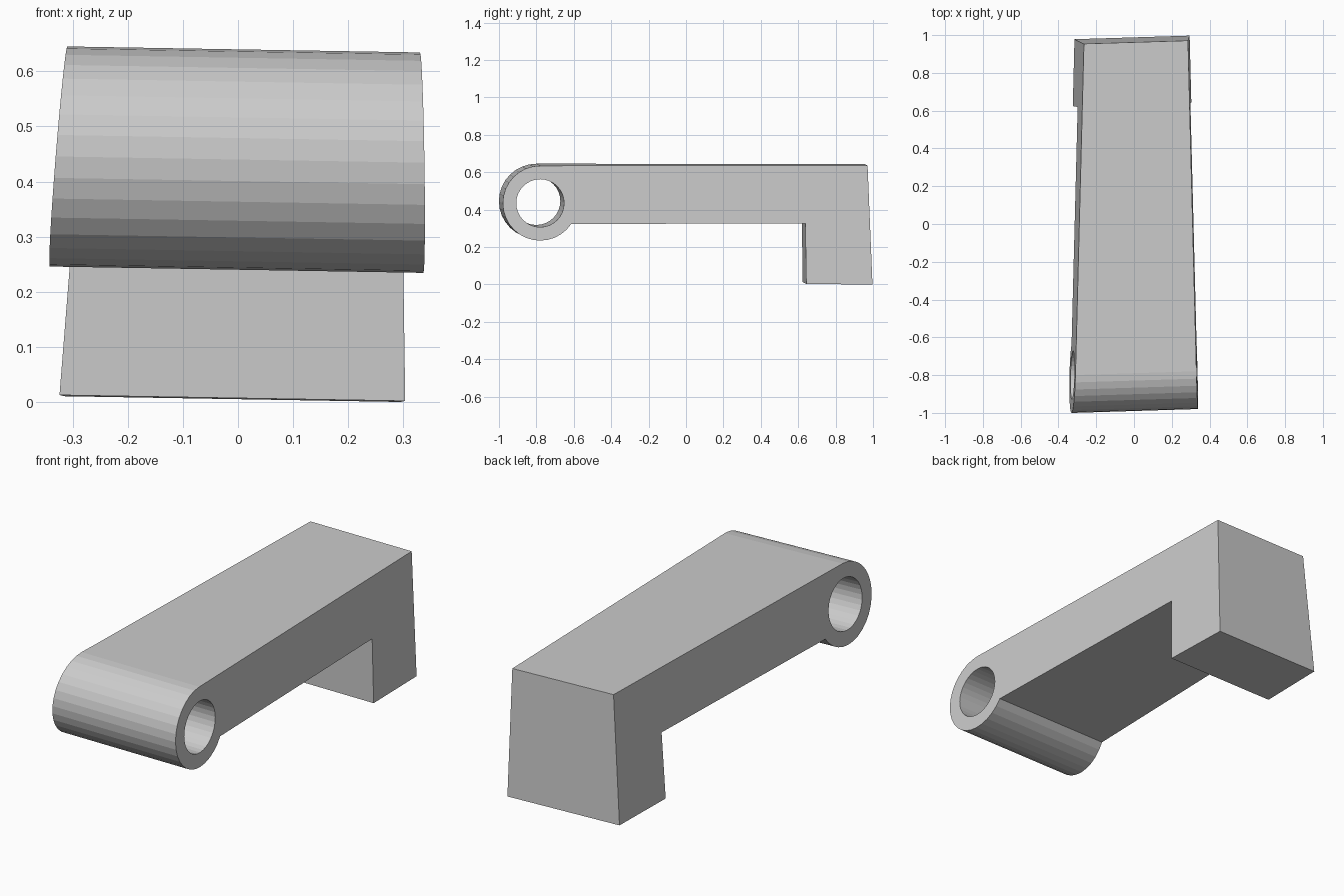
import bpy, bmesh, math

default = bpy.data.objects.get("Cube")
if default:
    bpy.data.objects.remove(default, do_unlink=True)

# Plain grey material
GREY = (0.6, 0.6, 0.6, 1.0)
grey = bpy.data.materials.new("plain_grey")
grey.use_nodes = True
grey.diffuse_color = GREY
grey.node_tree.nodes["Principled BSDF"].inputs["Base Color"].default_value = GREY

SEGMENTS = 32
ARC_STEPS = 21                      # eye facets from the top round to the underside
CENTRE = (-0.79, 0.44)              # eye centre in y, z
SKEW_Y, SKEW_Z = 0.031, -0.017      # slight skew of the extrusion direction
LEFT_PLANE = (0.320, -0.0255, -0.015)    # x = c + a*y + b*z
RIGHT_PLANE = (-0.341, 0.0256, 0.08)


def ring(radius, count):
    """Points round the eye, starting at its top and going over the front."""
    pts = []
    for i in range(count):
        a = math.pi / 2 + math.tau * i / SEGMENTS
        pts.append((CENTRE[0] + radius * math.cos(a), CENTRE[1] + radius * math.sin(a)))
    return pts


def on_plane(point, plane):
    """Slide a profile point along the skewed direction to a side plane."""
    y, z = point
    c, a, b = plane
    x = (c + a * y + b * z) / (1 - a * SKEW_Y - b * SKEW_Z)
    return (x, y + SKEW_Y * x, z + SKEW_Z * x)


# Side profile: rounded eye, underside, foot, back
outer = ring(0.2, ARC_STEPS + 1)
outer += [(0.629, 0.331), (0.634, 0.007), (0.988, 0.005), (0.962, 0.64)]
hole = ring(0.128, SEGMENTS)

bm = bmesh.new()
loops = {}
for side, plane in (("left", LEFT_PLANE), ("right", RIGHT_PLANE)):
    o = [bm.verts.new(on_plane(p, plane)) for p in outer]
    h = [bm.verts.new(on_plane(p, plane)) for p in hole]
    loops[side] = (o, h)
    # Side face: quads round the eye, one polygon for the arm and foot
    for i in range(ARC_STEPS):
        bm.faces.new((o[i], o[i + 1], h[i + 1], h[i]))
    bm.faces.new(o[ARC_STEPS:] + [o[0], h[0]] + h[:ARC_STEPS - 1:-1])

# Outer wall and bore wall
for a, b in zip(loops["left"], loops["right"]):
    for i in range(len(a)):
        j = (i + 1) % len(a)
        bm.faces.new((a[i], a[j], b[j], b[i]))

bmesh.ops.recalc_face_normals(bm, faces=bm.faces)
mesh = bpy.data.meshes.new("lever_arm")
bm.to_mesh(mesh)
bm.free()
mesh.materials.append(grey)
arm = bpy.data.objects.new("lever_arm", mesh)
bpy.context.collection.objects.link(arm)
